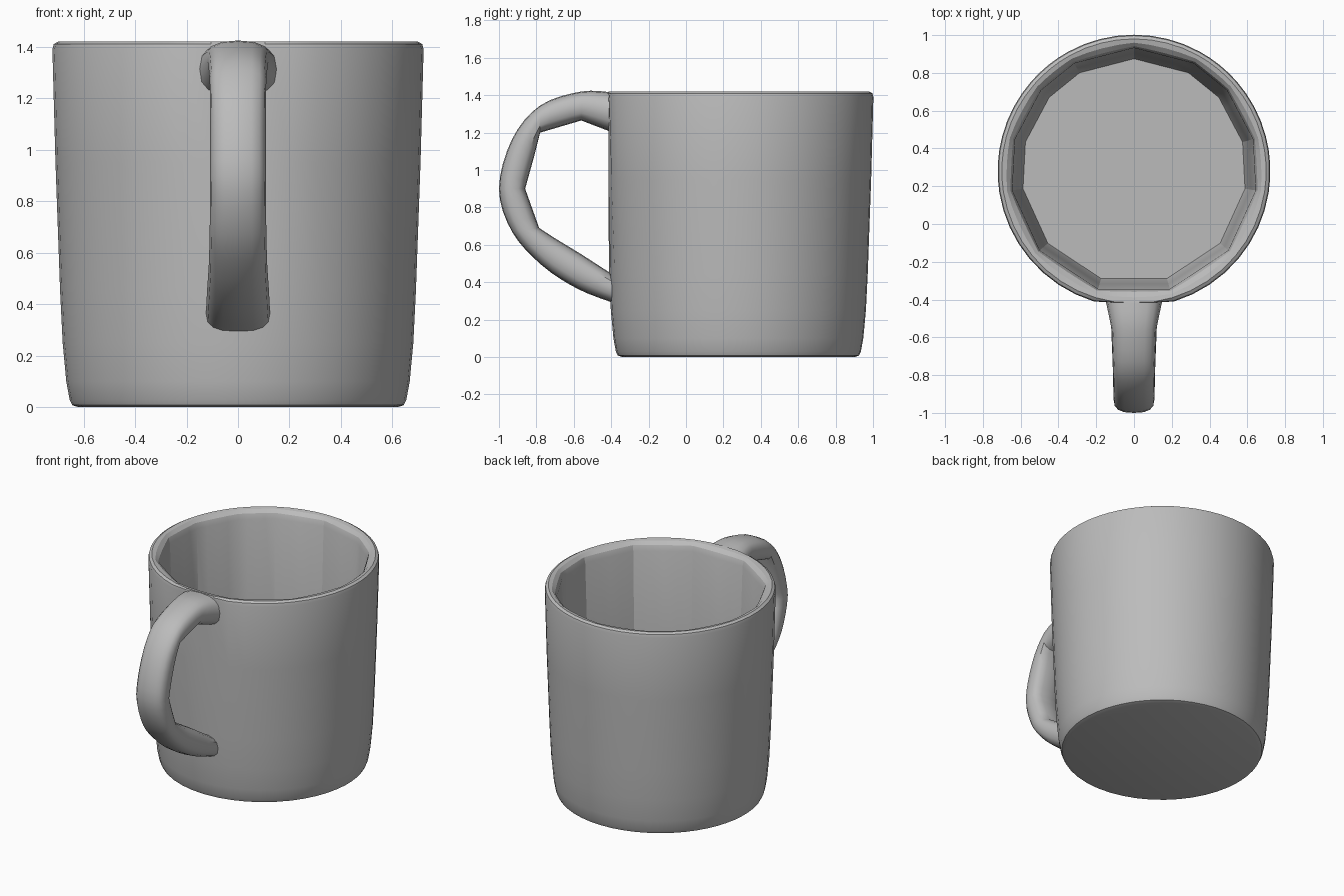
import bpy, bmesh, math
from mathutils import Vector

if "Cube" in bpy.data.objects:
    bpy.data.objects.remove(bpy.data.objects["Cube"])

grey = bpy.data.materials.new("plain grey")
grey.use_nodes = True
grey.diffuse_color = (0.5, 0.5, 0.5, 1)
grey.node_tree.nodes["Principled BSDF"].inputs["Base Color"].default_value = (0.5, 0.5, 0.5, 1)

CENTRE_Y = 0.28


def loft(name, rings, angle):
    """Skin a list of closed rings, cap both ends and shade smooth."""
    bm = bmesh.new()
    loops = [[bm.verts.new(p) for p in ring] for ring in rings]
    n = len(loops[0])
    for a, b in zip(loops, loops[1:]):
        for i in range(n):
            j = (i + 1) % n
            bm.faces.new((a[i], a[j], b[j], b[i]))
    bm.faces.new(loops[0][::-1])
    bm.faces.new(loops[-1])
    bmesh.ops.recalc_face_normals(bm, faces=bm.faces)
    mesh = bpy.data.meshes.new(name)
    bm.to_mesh(mesh)
    bm.free()
    mesh.materials.append(grey)
    obj = bpy.data.objects.new(name, mesh)
    bpy.context.collection.objects.link(obj)
    bpy.ops.object.select_all(action='DESELECT')
    obj.select_set(True)
    bpy.context.view_layer.objects.active = obj
    bpy.ops.object.shade_smooth_by_angle(angle=math.radians(angle))
    return obj


# Cup body: round outside, thirteen flat panels inside
half = [90, 61, 41, 15, -9, -40, -73]
corners = [math.radians(a) for a in half + [-180 - a for a in half[:0:-1]]]
STEPS = 4


def cup_ring(radius, z, faceted):
    points = []
    for i, a in enumerate(corners):
        b = corners[(i + 1) % len(corners)]
        if b > a:
            b -= 2 * math.pi
        p, q = (Vector((math.cos(t), math.sin(t), 0)) for t in (a, b))
        for k in range(STEPS):
            t = a + (b - a) * k / STEPS
            round_point = Vector((math.cos(t), math.sin(t), 0))
            v = round_point.lerp(p.lerp(q, k / STEPS), faceted) * radius
            # flattened panel behind the handle
            points.append((v.x, max(v.y + CENTRE_Y, -0.415), z))
    return points


cup_profile = [  # radius, height, how faceted
    (0.62, 0.0, 0), (0.645, 0.008, 0), (0.655, 0.03, 0), (0.668, 0.1, 0),
    (0.682, 0.25, 0), (0.692, 0.45, 0), (0.71, 0.95, 0), (0.722, 1.39, 0),
    (0.717, 1.41, 0), (0.70, 1.42, 0), (0.68, 1.415, 0.4), (0.662, 1.395, 0.8),
    (0.652, 1.36, 1), (0.625, 0.6, 1), (0.605, 0.14, 1), (0.595, 0.1, 1)]
loft("cup_body", [cup_ring(*row) for row in cup_profile], 24)

# Handle: curved outer edge, straight-sided inner edge, (y, z) pairs
outer = [(-0.39, 1.415), (-0.56, 1.42), (-0.78, 1.345), (-0.93, 1.165),
         (-1.0, 0.9), (-0.93, 0.67), (-0.77, 0.49), (-0.58, 0.365), (-0.39, 0.29)]
inner = [(-0.39, 1.20), (-0.56, 1.265), (-0.78, 1.20), (-0.81, 1.08),
         (-0.86, 0.9), (-0.785, 0.69), (-0.70, 0.635), (-0.56, 0.55), (-0.39, 0.44)]
widths = [0.155, 0.118, 0.11, 0.108, 0.108, 0.11, 0.113, 0.12, 0.125]
outer, inner = ([Vector(p) for p in line] for line in (outer, inner))


def spline(pts, i, t):
    p0, p1, p2 = pts[max(i - 1, 0)], pts[i], pts[i + 1]
    p3 = pts[min(i + 2, len(pts) - 1)]
    return 0.5 * (2 * p1 + (p2 - p0) * t + (2 * p0 - 5 * p1 + 4 * p2 - p3) * t * t
                  + (3 * p1 - p0 - 3 * p2 + p3) * t ** 3)


def handle_ring(i, t):
    out_point = spline(outer, i, t)
    in_point = inner[i].lerp(inner[i + 1], t)
    width = widths[i] + (widths[i + 1] - widths[i]) * t
    ring = []
    for k in range(16):
        a = 2 * math.pi * k / 16
        c, s = math.cos(a), math.sin(a)
        # slightly squared oval section
        c, s = (math.copysign(abs(v) ** 0.75, v) for v in (c, s))
        p = in_point.lerp(out_point, 0.5 + 0.5 * c)
        ring.append((width * s, p.x, p.y))
    return ring


rings = [handle_ring(i, k / 4) for i in range(len(outer) - 1) for k in range(4)]
rings.append(handle_ring(len(outer) - 2, 1))
loft("handle", rings, 35)
